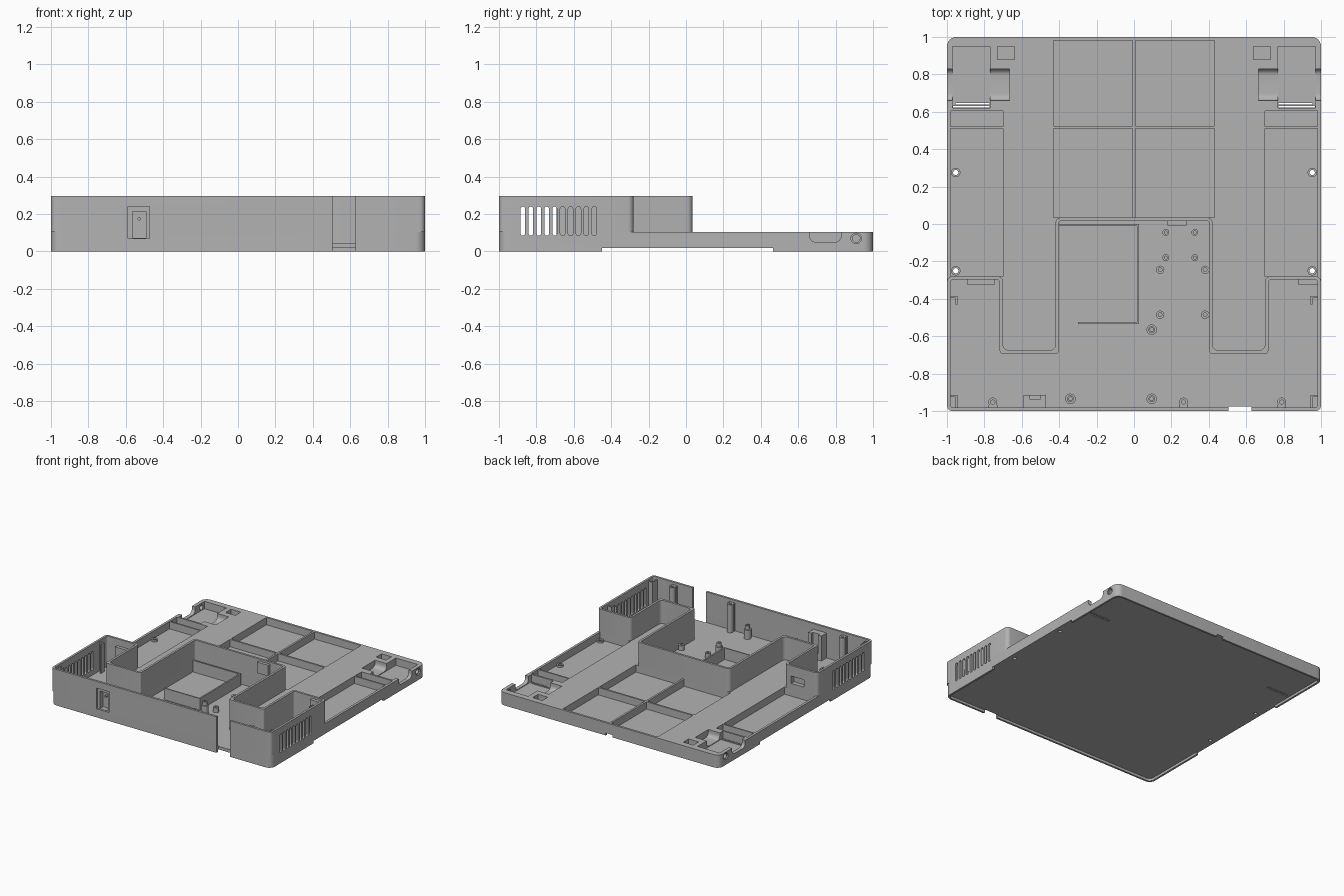
import bpy, bmesh
from math import sin, cos, pi, radians
from mathutils import Matrix, Vector

if "Cube" in bpy.data.objects:
    bpy.data.objects.remove(bpy.data.objects["Cube"])

plastic = bpy.data.materials.new("grey_plastic")
plastic.use_nodes = True
GREY = (0.45, 0.45, 0.45, 1)
plastic.diffuse_color = GREY
plastic.node_tree.nodes["Principled BSDF"].inputs["Base Color"].default_value = GREY

FLOOR, DECK, TOP, UNDER = 0.045, 0.105, 0.296, 0.02


def finish(bm, name):
    bmesh.ops.recalc_face_normals(bm, faces=bm.faces)
    mesh = bpy.data.meshes.new(name)
    bm.to_mesh(mesh)
    bm.free()
    mesh.materials.append(plastic)
    ob = bpy.data.objects.new(name, mesh)
    bpy.context.collection.objects.link(ob)
    return ob


def add_box(bm, x, y, z):
    size = Vector((x[1] - x[0], y[1] - y[0], z[1] - z[0]))
    mid = Vector((sum(x), sum(y), sum(z))) / 2
    bmesh.ops.create_cube(bm, size=1, matrix=Matrix.Translation(mid) @ Matrix.Diagonal((*size, 1)))


def boxes(name, *specs):
    bm = bmesh.new()
    for spec in specs:
        add_box(bm, *spec)
    return finish(bm, name)


def mirrored(x, y, z):
    return [(x, y, z), ((-x[1], -x[0]), y, z)]


def rounded(points, r, steps=6):
    """Round every right-angled corner of a closed outline."""
    out = []
    for i, p in enumerate(points):
        p = Vector(p)
        a = (Vector(points[i - 1]) - p).normalized()
        b = (Vector(points[(i + 1) % len(points)]) - p).normalized()
        centre = p + (a + b) * r
        for k in range(steps + 1):
            t = k / steps * pi / 2
            out.append(centre - r * (b * cos(t) + a * sin(t)))
    return out


def rect(x, y):
    return [(x[0], y[0]), (x[1], y[0]), (x[1], y[1]), (x[0], y[1])]


def add_prism(bm, outline, low, high, along_x=False):
    """Extrude an outline along z, or a (y, z) outline along x."""
    place = (lambda p, h: (h, p[0], p[1])) if along_x else (lambda p, h: (p[0], p[1], h))
    face = bm.faces.new([bm.verts.new(place(p, low)) for p in outline])
    geom = bmesh.ops.extrude_face_region(bm, geom=[face])["geom"]
    move = Vector((high - low, 0, 0)) if along_x else Vector((0, 0, high - low))
    bmesh.ops.translate(bm, vec=move, verts=[g for g in geom if isinstance(g, bmesh.types.BMVert)])


def prism(name, *args, **kw):
    bm = bmesh.new()
    add_prism(bm, *args, **kw)
    return finish(bm, name)


def circle(x, y, r, n=20):
    return [(x + r * cos(2 * pi * k / n), y + r * sin(2 * pi * k / n)) for k in range(n)]


def cut(cutter, *targets):
    for ob in targets:
        mod = ob.modifiers.new("cut", 'BOOLEAN')
        mod.operation, mod.solver, mod.object = 'DIFFERENCE', 'EXACT', cutter
        bpy.context.view_layer.objects.active = ob
        bpy.ops.object.modifier_apply(modifier=mod.name)
    bpy.data.objects.remove(cutter)


def wall_outline(t):
    """Plan of the raised front compartment, inset by t."""
    half = [(1 - t, -1 + t), (1 - t, -0.28 - t), (0.70 + t, -0.28 - t),
            (0.70 + t, -0.675 - t), (0.42 - t, -0.675 - t), (0.42 - t, 0.035 - t)]
    return half + [(-x, y) for x, y in reversed(half)]


# Main bodies
tray = prism("base_tray", rounded(rect((-1, 1), (-1, 1)), 0.05), 0, DECK)
walls = prism("compartment_wall", rounded(wall_outline(0), 0.03), DECK, TOP)
cut(prism("c", rounded(wall_outline(0.018), 0.015), FLOOR, 1), tray, walls)

# Recessed underside with gaps in its rim
cut(prism("c", rounded(rect((-0.984, 0.984), (-0.984, 0.984)), 0.035), -1, UNDER), tray)
cut(boxes("c", ((-2, 2), (-0.45, 0.465), (-1, UNDER))), tray)
cut(boxes("c", ((-0.03, 0.03), (0.9, 2), (-1, UNDER))), tray)

# Deck pockets: four in the centre, two along each side, one square per corner
pockets = []
for x, y in [((0.008, 0.43), (0.035, 0.51)), ((0.008, 0.43), (0.525, 0.982)),
             ((0.70, 0.98), (-0.28, 0.51)), ((0.70, 0.98), (0.522, 0.605)),
             ((0.64, 0.73), (0.88, 0.95)), ((0.77, 0.97), (0.62, 0.95))]:
    pockets += mirrored(x, y, (FLOOR, 1))
cut(boxes("c", *pockets), tray)

# Hinge cradles, pin holes and floor slits
for s in (-1, 1):
    cradle = rounded(rect((0.66, 0.83), (0.05, 0.3)), 0.035)
    cut(prism("c", cradle, s * 0.665, s * 1.1, along_x=True), tray)
    cut(prism("c", circle(0.91, 0.07, 0.02), s * 0.95, s * 1.1, along_x=True), tray)
    cut(prism("c", circle(0.91, 0.07, 0.028), s * 0.99, s * 1.1, along_x=True), tray)
cut(boxes("c", *mirrored((0.772, 0.968), (0.622, 0.632), (-1, 1)),
          *mirrored((0.772, 0.955), (0.64, 0.647), (-1, 1))), tray)

# Cable opening in the front wall
cut(boxes("c", ((0.505, 0.628), (-2, -0.977), (-1, 1))), tray, walls)

# Vent slots on both sides
bm = bmesh.new()
for i in range(10):
    y = -0.872 + i * 0.0424
    slot = rounded(rect((y - 0.0125, y + 0.0125), (0.085, 0.24)), 0.0124)
    for s in (-1, 1):
        add_prism(bm, slot, s * 0.95, s * 1.1, along_x=True)
cut(finish(bm, "c"), tray, walls)

# Power inlet in the front wall
inlet = boxes("inlet_housing", ((-0.59, -0.47), (-0.985, -0.915), (FLOOR, 0.25)))
cut(boxes("c", ((-0.588, -0.472), (-2, -0.975), (0.07, 0.24))), tray, walls)
cut(boxes("c", ((-0.565, -0.492), (-2, -0.945), (0.072, 0.215))), inlet)
cut(boxes("c", ((-0.56, -0.50), (-0.935, -0.8), (0.1, 1))), inlet)
pin = prism("inlet_pin", circle(0, 0, 0.009, 12), 0, 0.03)
pin.location = (-0.528, -0.94, 0.175)
pin.rotation_euler.x = radians(90)

# Ports behind the rear walls of the compartment
port = boxes("rear_port", ((-0.89, -0.745), (-0.325, -0.296), (0.12, 0.24)))
cut(boxes("c", ((-0.875, -0.76), (-0.315, 0), (0.15, 0.21))), walls, port)
boxes("centre_port", ((0.18, 0.28), (-0.008, 0.02), (0.19, 0.28)))
boxes("corner_block", ((0.88, 0.984), (-0.325, -0.296), (FLOOR, 0.28)))

# Corner ribs that locate a lid
ribs = []
for x, y in [((0.945, 0.985), (-0.395, -0.385)), ((0.945, 0.955), (-0.43, -0.385)),
             ((0.945, 0.955), (-0.985, -0.915)), ((0.945, 0.985), (-0.925, -0.915))]:
    ribs += mirrored(x, y, (FLOOR, 0.28))
boxes("corner_ribs", *ribs)

# Battery frame
boxes("battery_frame", ((-0.41, 0.028), (-0.012, 0), (FLOOR, 0.14)),
      ((0.016, 0.028), (-0.535, -0.006), (FLOOR, 0.14)),
      ((-0.30, 0.02), (-0.535, -0.525), (FLOOR, 0.14)),
      ((-0.412, -0.403), (-0.525, -0.006), (FLOOR, 0.14)))


def standoff(name, x, y, r, top, hole):
    post = prism(name, circle(x, y, r), FLOOR - 0.005, top)
    cut(prism("c", circle(x, y, hole, 16), FLOOR, 1), post)


# Circuit board standoffs and screw posts
for x in (0.17, 0.325):
    for y in (-0.045, -0.18):
        standoff("small_standoff", x, y, 0.018, 0.075, 0.008)
for x in (0.14, 0.38):
    for y in (-0.245, -0.485):
        standoff("board_standoff", x, y, 0.022, 0.085, 0.010)
for x, y in [(-0.34, -0.935), (0.095, -0.935), (0.095, -0.565)]:
    standoff("screw_post", x, y, 0.028, 0.12, 0.017)
    standoff("screw_post_tip", x, y, 0.018, 0.15, 0.010)
for x in (-0.755, 0.265, 0.79):
    standoff("wall_post", x, -0.952, 0.024, 0.275, 0.011)
    boxes("wall_post_web", ((x - 0.024, x + 0.024), (-0.985, -0.968), (FLOOR, 0.275)))

# Through holes in the side pockets, with raised rings
for s in (-1, 1):
    for y in (0.275, -0.25):
        ring = prism("screw_ring", circle(s * 0.953, y, 0.025), FLOOR - 0.01, 0.06)
        cut(prism("c", circle(s * 0.953, y, 0.014), -1, 1), tray, ring)

# Smooth the rounded corners, keep edges sharp
bpy.ops.object.select_all(action='DESELECT')
for ob in bpy.context.scene.objects:
    if ob.type == 'MESH' and ob.data.materials and ob.data.materials[0] == plastic:
        ob.select_set(True)
        bpy.context.view_layer.objects.active = ob
bpy.ops.object.shade_smooth_by_angle(angle=radians(30))
